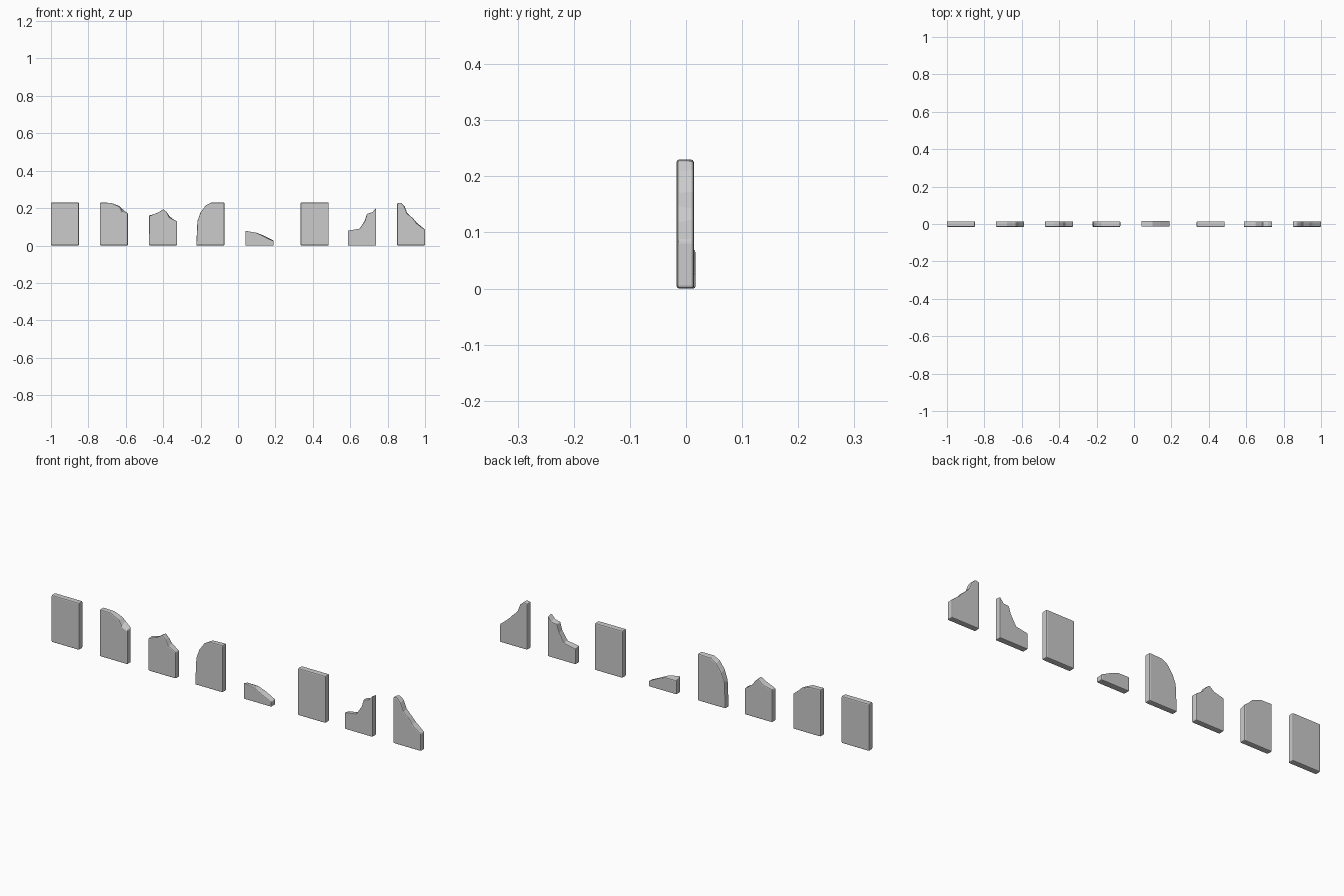
import bpy, bmesh

if "Cube" in bpy.data.objects:
    bpy.data.objects.remove(bpy.data.objects["Cube"])

W, H = 0.15, 0.23   # size of an unbroken slab


def slab(name, x0, outline, y=(-0.0155, 0.014), bevel=0.005):
    """Loft a front outline to a slightly different back outline.
    Points run left to right along the top: (x, z, height change at the back)."""
    pts = [(0, 0, 0)] + outline + [(W, 0, 0)]
    bm = bmesh.new()
    front = [bm.verts.new((x0 + px, y[0], pz)) for px, pz, d in pts]
    back = [bm.verts.new((x0 + px, y[1], pz + d)) for px, pz, d in pts]
    n = len(pts)
    bm.faces.new(front)
    bm.faces.new(back[::-1])
    for i in range(n):
        j = (i + 1) % n
        bm.faces.new((front[i], back[i], back[j], front[j]))
    bmesh.ops.recalc_face_normals(bm, faces=bm.faces)
    mesh = bpy.data.meshes.new(name)
    bm.to_mesh(mesh)
    bm.free()
    ob = bpy.data.objects.new(name, mesh)
    bpy.context.collection.objects.link(ob)
    # worn, rounded edges
    mod = ob.modifiers.new("worn_edges", "BEVEL")
    mod.width = bevel
    mod.segments = 2
    mod.limit_method = "ANGLE"
    mod.angle_limit = 0.6
    return ob


full = [(0, H, 0), (W, H, 0)]

# unbroken boards
slab("whole_board_a", -1.0, full)
slab("whole_board_b", 0.335, full, y=(-0.017, 0.0135))

# board with a chipped right corner
slab("chipped_board", -0.738, [(0, H, 0), (0.06, H - 0.002, 0), (0.105, 0.207, 0.004),
                               (0.12, 0.178, 0.02), (W, 0.165, 0.006)])

# board broken to a central peak
slab("peaked_board", -0.476, [(0, 0.157, 0.004), (0.05, 0.178, -0.006), (0.077, 0.194, 0),
                              (0.096, 0.178, -0.003), (0.11, 0.15, 0.006), (W, 0.13, -0.004)])

# board with a rounded left shoulder
slab("rounded_board", -0.223, [(0.006, 0.13, 0), (0.022, 0.177, -0.008), (0.05, 0.215, -0.006),
                               (0.08, H, -0.003), (W, H, 0)])

# low remnant
slab("low_stump", 0.04, [(0, 0.08, -0.012), (0.06, 0.068, 0), (0.1, 0.047, 0.006),
                         (W, 0.024, 0.003)], y=(-0.0145, 0.017), bevel=0.004)

# board with the left side broken away
slab("stepped_board", 0.588, [(0, 0.08, -0.004), (0.062, 0.09, -0.003), (0.09, 0.13, 0.004),
                              (0.102, 0.17, 0), (0.13, 0.178, -0.006), (W, 0.2, -0.004)], bevel=0.003)

# board sloping down to the right
slab("sloped_board", 0.85, [(0, 0.225, 0), (0.02, H, -0.002), (0.04, 0.208, 0.004), (0.055, 0.17, 0.003),
                            (0.085, 0.147, -0.004), (0.105, 0.118, 0.005), (W, 0.085, 0)])
